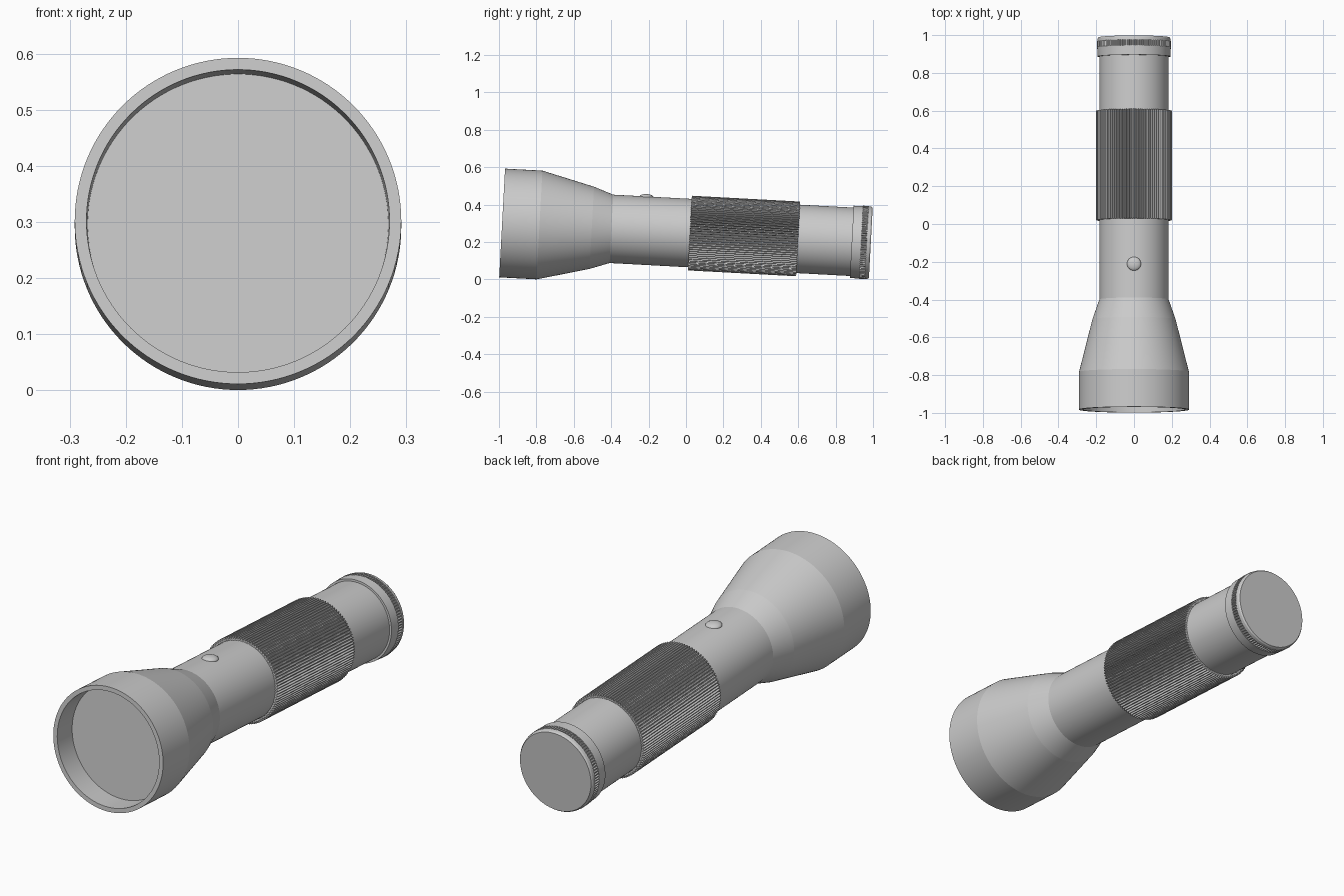
import bpy, bmesh, math
from mathutils import Matrix

if "Cube" in bpy.data.objects:
    bpy.data.objects.remove(bpy.data.objects["Cube"])

# The torch lies on its head and tail, so its axis dips slightly toward the back
TILT = math.radians(-3.08)
PLACE = Matrix.Translation((0, -0.983, 0.302)) @ Matrix.Rotation(TILT, 4, 'X')


def finish(bm, name, smooth):
    bmesh.ops.recalc_face_normals(bm, faces=bm.faces)
    mesh = bpy.data.meshes.new(name)
    bm.to_mesh(mesh)
    bm.free()
    ob = bpy.data.objects.new(name, mesh)
    bpy.context.collection.objects.link(ob)
    ob.matrix_world = PLACE
    if smooth:
        bpy.ops.object.select_all(action='DESELECT')
        ob.select_set(True)
        bpy.context.view_layer.objects.active = ob
        bpy.ops.object.shade_smooth_by_angle(angle=math.radians(smooth))
    return ob


def lathe(name, profile, ribs=0, depth=0.0, segs=128):
    """Spin (distance, radius) points round the y axis; radius 0 makes a pole."""
    bm = bmesh.new()
    n = ribs * 4 if ribs else segs
    rings = []
    for s, r in profile:
        if r == 0:
            rings.append([bm.verts.new((0, s, 0))] * n)
            continue
        ring = []
        for i in range(n):
            rr = r - (depth if ribs and i % 4 > 1 else 0)
            a = 2 * math.pi * i / n
            ring.append(bm.verts.new((rr * math.cos(a), s, rr * math.sin(a))))
        rings.append(ring)
    for a, b in zip(rings, rings[1:]):
        for i in range(n):
            j = (i + 1) % n
            bm.faces.new(list(dict.fromkeys((a[i], a[j], b[j], b[i]))))
    return finish(bm, name, 0 if ribs else 5)


# Head with recessed front, flowing into the barrel
lathe("head_and_barrel", [
    (0.11, 0.268), (0.0, 0.27), (0.0, 0.291), (0.20, 0.291),
    (0.48, 0.22), (0.585, 0.183), (1.90, 0.183)])

# Lens set back inside the rim
lathe("lens", [(0.11, 0), (0.11, 0.268)])

# Finely ribbed grip sleeve
lathe("grip", [(1.005, 0.185), (1.005, 0.2), (1.585, 0.2), (1.585, 0.185)],
      ribs=96, depth=0.01)

# Tail cap: collar, ribbed ring, end disc
lathe("tail_collar", [(1.872, 0.18), (1.872, 0.193), (1.922, 0.195), (1.922, 0.18)])
lathe("tail_ribbed_ring", [(1.922, 0.186), (1.922, 0.196), (1.952, 0.196), (1.952, 0.186)],
      ribs=96, depth=0.006)
lathe("tail_end", [(1.915, 0.187), (1.952, 0.187), (1.952, 0.195),
                   (1.967, 0.193), (1.974, 0.188), (1.974, 0)])

# Domed switch button on top of the barrel
bm = bmesh.new()
bmesh.ops.create_uvsphere(
    bm, u_segments=32, v_segments=16, radius=1,
    matrix=Matrix.Translation((0, 0.764, 0.180)) @ Matrix.Diagonal((0.037, 0.037, 0.016, 1)))
finish(bm, "switch_button", 40)
